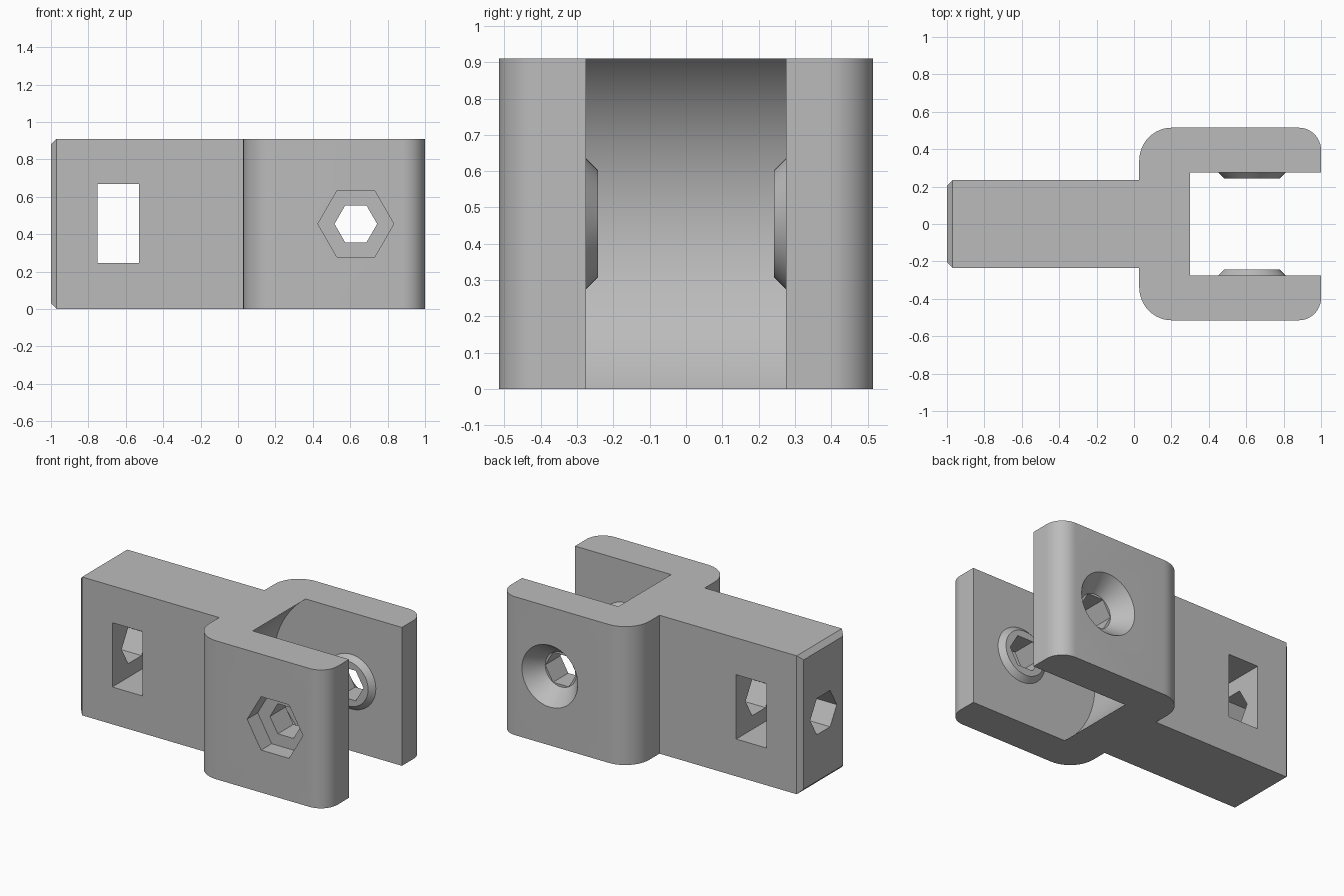
import bpy, bmesh
from math import cos, sin, pi, radians
from mathutils import Vector

H = 0.91            # height of the part
MID = H / 2
PIVOT_X = 0.63      # centre of the pivot holes

start_cube = bpy.data.objects.get("Cube")
if start_cube:
    bpy.data.objects.remove(start_cube, do_unlink=True)

grey = bpy.data.materials.new("matte_grey")
grey.use_nodes = True
colour = (0.5, 0.5, 0.5, 1)
grey.diffuse_color = colour
grey.node_tree.nodes["Principled BSDF"].inputs["Base Color"].default_value = colour


def loft(name, rings, bevel_end=0):
    """Join equal rings of points into a closed solid."""
    bm = bmesh.new()
    rows = [[bm.verts.new(p) for p in ring] for ring in rings]
    n = len(rows[0])
    bm.faces.new(rows[0])
    bm.faces.new(rows[-1])
    for a, b in zip(rows, rows[1:]):
        for i in range(n):
            j = (i + 1) % n
            bm.faces.new((a[i], a[j], b[j], b[i]))
    bmesh.ops.recalc_face_normals(bm, faces=bm.faces)
    if bevel_end:
        edges = [e for e in bm.edges if all(v.co.x < -0.99 for v in e.verts)]
        bmesh.ops.bevel(bm, geom=edges, offset=bevel_end, segments=1, affect='EDGES')
    mesh = bpy.data.meshes.new(name)
    bm.to_mesh(mesh)
    bm.free()
    mesh.materials.append(grey)
    ob = bpy.data.objects.new(name, mesh)
    bpy.context.collection.objects.link(ob)
    return ob


def arc(cx, cy, r, start, end, steps=12):
    angles = [radians(start + (end - start) * i / steps) for i in range(steps + 1)]
    return [(cx + r * cos(a), cy + r * sin(a)) for a in angles]


def turned(name, sections, sides):
    """Solid around the pivot axis from (y, radius) sections."""
    return loft(name, [[(PIVOT_X + r * cos(2 * pi * i / sides), y,
                         MID + r * sin(2 * pi * i / sides)) for i in range(sides)]
                       for y, r in sections])


def combine(target, tool, operation):
    mod = target.modifiers.new(tool.name, 'BOOLEAN')
    mod.operation, mod.object, mod.solver = operation, tool, 'EXACT'
    tool.hide_render = True
    bpy.context.view_layer.objects.active = target
    bpy.ops.object.modifier_apply(modifier=mod.name)
    bpy.data.objects.remove(tool, do_unlink=True)


# Shank and rounded fork head from one mirrored outline
half = [(-1, 0.235), (0.028, 0.235)]
half += arc(0.203, 0.34, 0.175, 180, 90)
half += arc(0.88, 0.395, 0.12, 90, 0)
outline = half + [(x, -y) for x, y in reversed(half)]
clevis = loft("clevis_bracket", [[(x, y, z) for x, y in outline] for z in (0, H)],
              bevel_end=0.03)

# Fork slot with a concave inner end
slot = arc(PIVOT_X, MID, 0.562, 90, 270, 40)
slot += [(1.2, slot[-1][1]), (1.2, slot[0][1])]
combine(clevis, loft("slot_cutter", [[(x, y, z) for x, z in slot]
                                     for y in (-0.275, 0.275)]), 'DIFFERENCE')

# Raised bosses inside the fork
for side in (-1, 1):
    boss = turned("boss", [(side * 0.32, 0.18), (side * 0.275, 0.18),
                           (side * 0.242, 0.147)], 48)
    combine(clevis, boss, 'UNION')

# Pivot hole, front nut pocket and rear countersink
combine(clevis, turned("pivot_cutter", [(-0.7, 0.114), (0.7, 0.114)], 6), 'DIFFERENCE')
combine(clevis, turned("nut_cutter", [(-0.7, 0.203), (-0.405, 0.203)], 6), 'DIFFERENCE')
combine(clevis, turned("countersink_cutter", [(0.6, 0.203), (0.515, 0.203),
                                              (0.4, 0.114)], 48), 'DIFFERENCE')

# Rectangular window through the shank
window = [(-0.75, 0.245), (-0.53, 0.245), (-0.53, 0.668), (-0.75, 0.668)]
combine(clevis, loft("window_cutter", [[(x, y, z) for x, z in window]
                                       for y in (-0.4, 0.4)]), 'DIFFERENCE')

# Hexagonal bore from the shank end
bore = arc(0, MID, 0.138, 0, 300, 5)
combine(clevis, loft("bore_cutter", [[(x, y, z) for y, z in bore]
                                     for x in (-1.2, -0.2)]), 'DIFFERENCE')

# Smooth the rounded faces, keep the edges crisp
bpy.ops.object.select_all(action='DESELECT')
clevis.select_set(True)
bpy.context.view_layer.objects.active = clevis
bpy.ops.object.shade_smooth_by_angle(angle=radians(25))
